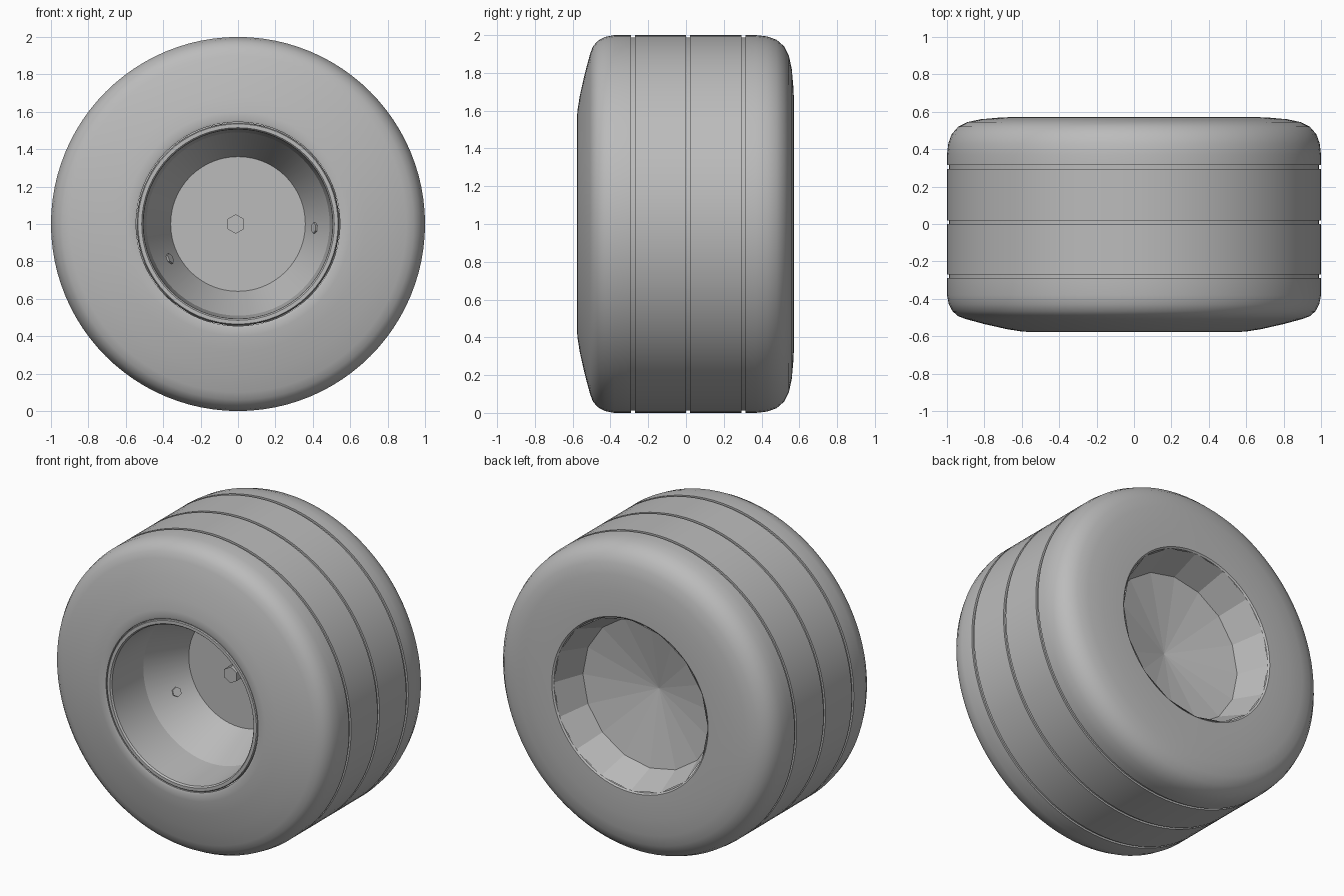
import bpy
from math import sin, cos, tau, radians
from mathutils import Vector

cube = bpy.data.objects.get("Cube")
if cube:
    bpy.data.objects.remove(cube, do_unlink=True)

grey = bpy.data.materials.new("mid grey")
grey.use_nodes = True
grey.diffuse_color = (0.5, 0.5, 0.5, 1)
grey.node_tree.nodes["Principled BSDF"].inputs["Base Color"].default_value = (0.5, 0.5, 0.5, 1)


def lathe(name, profile, sides, sharp=30, smooth=True):
    """Spin (radius, y) points about the axle at z = 1; radius 0 closes the end."""
    verts, rings = [], []
    for r, y in profile:
        n = 1 if r == 0 else sides
        rings.append(range(len(verts), len(verts) + n))
        verts += [(r * cos(tau * i / sides), y, 1 + r * sin(tau * i / sides)) for i in range(n)]
    faces = []
    for a, b in zip(rings, rings[1:]):
        for i in range(sides):
            j = (i + 1) % sides
            quad = [a[i % len(a)], a[j % len(a)], b[j % len(b)], b[i % len(b)]]
            faces.append(list(dict.fromkeys(quad)))
    mesh = bpy.data.meshes.new(name)
    mesh.from_pydata(verts, [], faces)
    mesh.materials.append(grey)
    obj = bpy.data.objects.new(name, mesh)
    bpy.context.collection.objects.link(obj)
    if smooth:
        bpy.ops.object.select_all(action="DESELECT")
        obj.select_set(True)
        bpy.context.view_layer.objects.active = obj
        bpy.ops.object.shade_smooth_by_angle(angle=radians(sharp))
    return obj


def hex_bolt(name, tip, axis, radius, length):
    """Six-sided bolt whose outer face sits at tip and points along axis."""
    axis = Vector(axis).normalized()
    bpy.ops.mesh.primitive_cylinder_add(vertices=6, radius=radius, depth=length,
                                        location=Vector(tip) - axis * length / 2)
    obj = bpy.context.object
    obj.name = name
    obj.rotation_euler = axis.to_track_quat("Z", "Y").to_euler()
    obj.data.materials.append(grey)


# Tyre: slanted front wall, grooved tread, rounded back shoulder
tyre = [(0.545, -0.54), (0.545, -0.572), (0.56, -0.577), (0.6, -0.575), (0.68, -0.562),
        (0.8, -0.535), (0.9, -0.508), (0.94, -0.493), (0.97, -0.467), (0.99, -0.43), (1, -0.38)]
for y in (-0.28, 0.01, 0.305):
    tyre += [(1, y - 0.01), (0.988, y - 0.01), (0.988, y + 0.01), (1, y + 0.01)]
tyre += [(1, 0.37), (0.993, 0.43), (0.975, 0.48), (0.94, 0.52), (0.89, 0.545),
         (0.82, 0.56), (0.72, 0.569), (0.62, 0.573), (0.56, 0.573), (0.55, 0.565), (0.55, 0.34)]
lathe("tyre", tyre, 96)

# Front rim: flat flange, deep barrel, tapered dish
lathe("front_rim", [(0.54, -0.54), (0.54, -0.57), (0.535, -0.575), (0.515, -0.575),
                    (0.507, -0.565), (0.49, -0.27), (0.36, 0.01), (0, 0.01)], 64, 20)

# Back hub: coarse faceted wall and shallow cone
lathe("back_hub", [(0.553, 0.566), (0.48, 0.37), (0, 0.275)], 16, smooth=False)

# Central nut and the two small bolts on the tapered wall
hex_bolt("centre_nut", (-0.012, -0.06, 1), (0, -1, 0), 0.052, 0.1)
for name, degrees in (("left_bolt", -3), ("right_bolt", 207)):
    c, s = cos(radians(degrees)), sin(radians(degrees))
    hex_bolt(name, (0.403 * c, -0.11, 1 + 0.403 * s), (-0.9 * c, -0.43, -0.9 * s), 0.03, 0.05)
